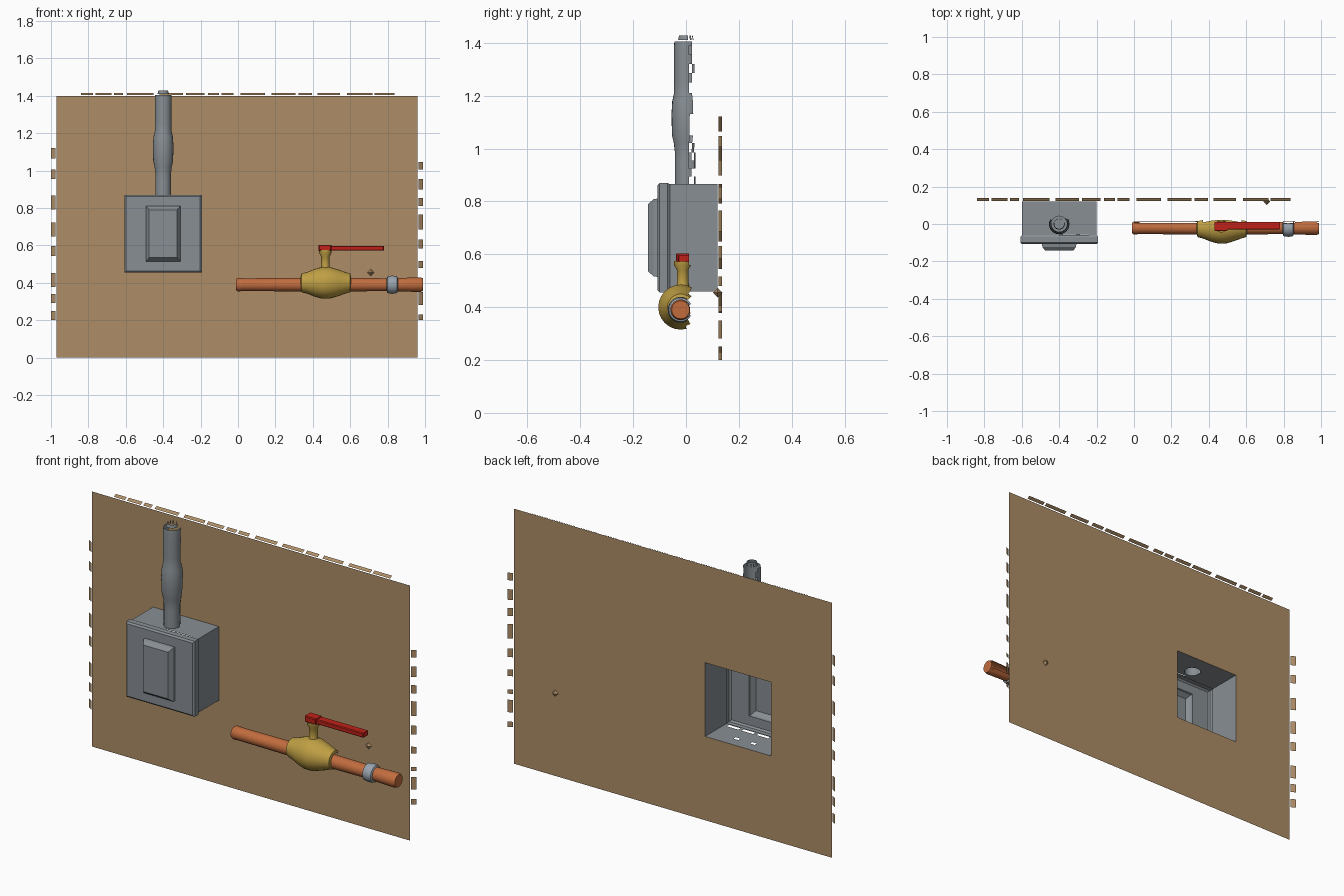
import bpy, bmesh, math, random
from mathutils import Vector

random.seed(4)
cube = bpy.data.objects.get("Cube")
if cube:
    bpy.data.objects.remove(cube, do_unlink=True)


def material(name, rgb):
    m = bpy.data.materials.new(name)
    m.use_nodes = True
    lin = [(c / 255) ** 2.2 for c in rgb] + [1]
    m.diffuse_color = lin
    m.node_tree.nodes["Principled BSDF"].inputs["Base Color"].default_value = lin
    return m


TAN = material("tan wall", (172, 140, 102))
GREY = material("steel grey", (134, 141, 146))
COPPER = material("copper", (192, 108, 64))
BRASS = material("brass", (190, 158, 70))
RED = material("lever red", (190, 38, 30))
PALE = material("pale steel", (152, 162, 172))


def finish(name, bm, mat, smooth=True):
    me = bpy.data.meshes.new(name)
    bm.to_mesh(me)
    bm.free()
    ob = bpy.data.objects.new(name, me)
    bpy.context.collection.objects.link(ob)
    me.materials.append(mat)
    if smooth:
        bpy.ops.object.select_all(action='DESELECT')
        ob.select_set(True)
        bpy.context.view_layer.objects.active = ob
        bpy.ops.object.shade_smooth_by_angle(angle=math.radians(35))
    return ob


def rect(u0, u1, v0, v1):
    return [(u0, v0), (u1, v0), (u1, v1), (u0, v1)]


def sheet(name, mat, loops, place, normal):
    """Flat sheet from an outer loop and hole loops."""
    bm = bmesh.new()
    edges = []
    for loop in loops:
        vs = [bm.verts.new(place(*p)) for p in loop]
        edges += [bm.edges.new((vs[i - 1], vs[i])) for i in range(len(vs))]
    bmesh.ops.triangle_fill(bm, edges=edges, use_beauty=True, normal=normal)
    for f in bm.faces:
        f.normal_update()
        if f.normal.dot(Vector(normal)) < 0:
            f.normal_flip()
    return finish(name, bm, mat, False)


def half_tube(name, mat, centre, axis, profile, cut, ragged=0.0, n=24):
    """Turned shell along axis (0 = x, 2 = z), open at the back beyond y = cut."""
    bm = bmesh.new()
    rings = []
    for t, r in profile:
        ring = []
        for i in range(n):
            a = 2 * math.pi * i / n
            p = Vector(centre)
            p[axis] = t
            p.y -= r * math.cos(a)
            p[2 - axis] += r * math.sin(a)
            ring.append(bm.verts.new(p))
        rings.append(ring)
    for a, b in zip(rings, rings[1:]):
        for i in range(n):
            j = (i + 1) % n
            bm.faces.new((a[i], a[j], b[j], b[i]))
    bmesh.ops.recalc_face_normals(bm, faces=bm.faces)
    gone = []
    for f in bm.faces:
        y = f.calc_center_median().y
        if y > cut + ragged or (y > cut and random.random() < 0.7):
            gone.append(f)
    bmesh.ops.delete(bm, geom=gone, context='FACES')
    bmesh.ops.remove_doubles(bm, verts=bm.verts, dist=0.0005)
    return finish(name, bm, mat)


def rect_loft(name, mat, cx, cz, rings):
    """Nested rectangles (y, half width, half height), last one capped."""
    bm = bmesh.new()
    loops = [[bm.verts.new((cx + u, y, cz + v)) for u, v in rect(-w, w, -h, h)]
             for y, w, h in rings]
    for a, b in zip(loops, loops[1:]):
        for i in range(4):
            j = (i + 1) % 4
            bm.faces.new((a[i], a[j], b[j], b[i]))
    bm.faces.new(loops[-1])
    return finish(name, bm, mat, False)


# Wall sheet with the opening behind the box
WALL_Y, TOP = 0.12, 1.4
X0, X1, Z0, Z1 = -0.6, -0.2, 0.46, 0.865
sheet("wall", TAN, [rect(-0.97, 0.96, 0, TOP), rect(X0, X1, Z0, Z1)],
      lambda u, v: (u, WALL_Y, v), (0, -1, 0))

# Ragged flakes along the wall edges, bending backwards
bm = bmesh.new()


def flake(points):
    bm.faces.new([bm.verts.new(p) for p in points])


x = -0.84
while x < 0.78:
    e = x + random.uniform(0.04, 0.15)
    flake([(x, 0.124, TOP + 0.004), (e, 0.124, TOP + 0.004),
           (e, 0.14, TOP + 0.014), (x, 0.14, TOP + 0.014)])
    x = e + random.uniform(0.01, 0.04)
for inner, outer in ((-0.975, -1.0), (0.965, 0.99)):
    z = 0.2
    while z < 1.1:
        e = z + random.uniform(0.02, 0.08)
        flake([(inner, 0.122, z), (outer, 0.136, z),
               (outer, 0.136, e), (inner, 0.122, e)])
        z = e + random.uniform(0.03, 0.1)
finish("wall_edge_flakes", bm, TAN, False)

# Small knob on the wall
bm = bmesh.new()
bmesh.ops.create_uvsphere(bm, u_segments=4, v_segments=2, radius=0.018)
bmesh.ops.translate(bm, verts=bm.verts, vec=(0.71, WALL_Y, 0.455))
finish("wall_knob", bm, TAN, False)

# Box: side walls, top with conduit hole, slotted bottom
for name, x, nx in (("box_right_side", X0, -1), ("box_left_side", X1, 1)):
    sheet(name, GREY, [rect(-0.07, WALL_Y, Z0, Z1)],
          lambda u, v: (x, u, v), (nx, 0, 0))
hole = [(-0.4 + 0.042 * math.cos(k * math.pi / 8),
         0.042 * math.sin(k * math.pi / 8)) for k in range(16)]
sheet("box_top", GREY,
      [rect(X0, X1, -0.07, WALL_Y), hole, rect(-0.4, -0.24, -0.068, -0.056)],
      lambda u, v: (u, v, Z1), (0, 0, 1))
slots = [rect(x, x + 0.07, -0.065, -0.04) for x in (-0.56, -0.47, -0.38, -0.29)]
slots += [rect(x, x + 0.03, 0.04, 0.06) for x in (-0.46, -0.36)]
sheet("box_bottom", GREY, [rect(X0, X1, -0.07, WALL_Y)] + slots,
      lambda u, v: (u, v, Z0), (0, 0, -1))

# Box lid with raised hollow panel
rect_loft("box_lid", GREY, -0.4, 0.6625,
          [(-0.06, 0.2, 0.2025), (-0.07, 0.208, 0.207), (-0.1, 0.208, 0.207),
           (-0.108, 0.198, 0.198), (-0.108, 0.092, 0.148),
           (-0.122, 0.09, 0.146), (-0.143, 0.075, 0.128)])

# Conduit rising from the box, with coupling
steps = [(0.865 + 0.03 * k, 0.042) for k in range(5)]
steps += [(1.02, 0.046), (1.05, 0.053), (1.13, 0.055), (1.18, 0.052), (1.21, 0.045)]
steps += [(1.25 + 0.035 * k, 0.045) for k in range(5)] + [(1.405, 0.044)]
half_tube("conduit", GREY, (-0.4, 0, 0), 2, steps, 0.014, 0.02)
half_tube("conduit_lip", GREY, (-0.4, 0, 0), 2, [(1.41, 0.03), (1.427, 0.026)], 0.01, 0.02)

# Copper pipe on both sides of the valve
PIPE = (0, -0.02, 0.39)
half_tube("pipe_right", COPPER, PIPE, 0,
          [(-0.01, 0), (-0.01, 0.03), (0, 0.036), (0.03, 0.034), (0.34, 0.036)], 0.004, 0.01)
half_tube("pipe_left", COPPER, PIPE, 0,
          [(0.59, 0.036), (0.8, 0.034), (0.86, 0.036), (0.975, 0.039),
           (0.99, 0.034), (0.99, 0)], 0.004, 0.01)
half_tube("pipe_ring", PALE, PIPE, 0,
          [(0.795, 0.034), (0.8, 0.045), (0.825, 0.049), (0.85, 0.045), (0.855, 0.034)],
          0.004, 0.01)

# Valve body, stem and lever
half_tube("valve_body", BRASS, (0, -0.02, 0.4), 0,
          [(0.335, 0.036), (0.34, 0.05), (0.37, 0.058), (0.41, 0.074), (0.45, 0.085),
           (0.49, 0.085), (0.54, 0.07), (0.575, 0.057), (0.6, 0.05), (0.603, 0.036)],
          0.006, 0.012)
half_tube("valve_stem", BRASS, (0.467, -0.012, 0), 2,
          [(0.46, 0.03), (0.49, 0.022), (0.54, 0.022), (0.56, 0.034), (0.575, 0.034)],
          0.012, 0.01, 16)
for name, cx, hw, cz, hh, y in (("lever", 0.605, 0.175, 0.585, 0.013, -0.03),
                                ("lever_hub", 0.465, 0.034, 0.587, 0.016, -0.038)):
    rect_loft(name, RED, cx, cz, [(0.012, hw, hh), (y + 0.004, hw, hh),
                                  (y, hw - 0.004, hh - 0.004)])
